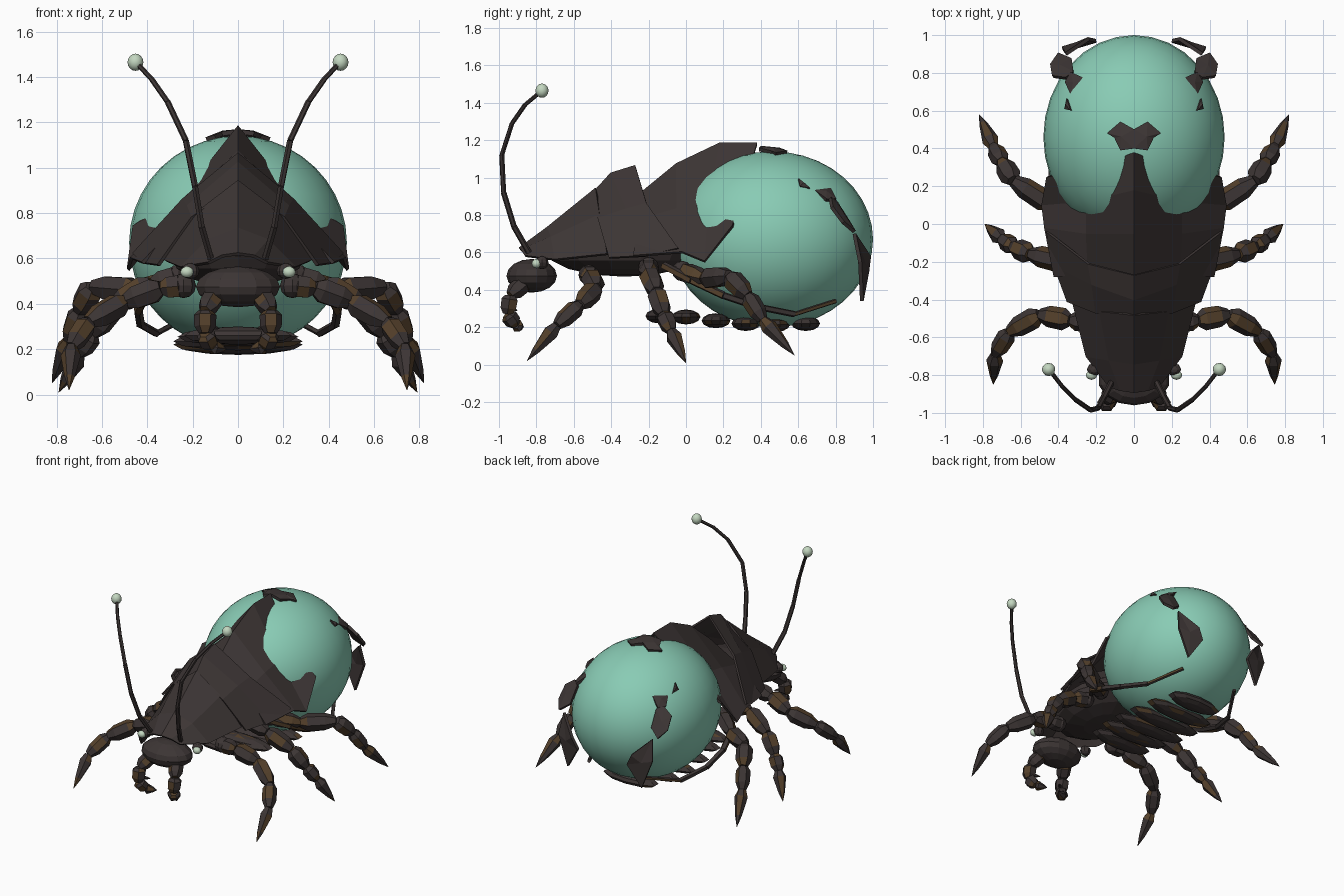
import bpy, bmesh, math, random
from mathutils import Vector, Matrix

if "Cube" in bpy.data.objects:
    bpy.data.objects.remove(bpy.data.objects["Cube"])

random.seed(4)


def material(name, rgb):
    m = bpy.data.materials.new(name)
    m.diffuse_color = (*rgb, 1)
    m.use_nodes = True
    m.node_tree.nodes["Principled BSDF"].inputs["Base Color"].default_value = m.diffuse_color
    return m


DARK = material("dark chitin", (0.046, 0.036, 0.035))
BROWN = material("brown chitin", (0.09, 0.052, 0.024))
GREEN = material("sea green", (0.25, 0.60, 0.46))
PALE = material("pale green", (0.55, 0.68, 0.53))


def finish(name, bm, mats, mirror=False, thick=0, brown=0, smooth=False):
    """Turn a bmesh into an object, optionally mirrored, thickened and speckled."""
    bmesh.ops.recalc_face_normals(bm, faces=bm.faces)
    for f in bm.faces:
        f.smooth = smooth
        f.material_index = int(random.random() < brown)
    me = bpy.data.meshes.new(name)
    bm.to_mesh(me)
    bm.free()
    ob = bpy.data.objects.new(name, me)
    bpy.context.collection.objects.link(ob)
    for m in mats:
        me.materials.append(m)
    if mirror:
        mod = ob.modifiers.new("mirror", 'MIRROR')
        mod.merge_threshold = 0.0005
    if thick:
        mod = ob.modifiers.new("thickness", 'SOLIDIFY')
        mod.thickness = thick
        mod.offset = 0
    return ob


def ellipsoid(name, centre, radii, mat, seg=10, rings=6, mirror=False, smooth=False, brown=0):
    bm = bmesh.new()
    bmesh.ops.create_uvsphere(bm, u_segments=seg, v_segments=rings, radius=1)
    bmesh.ops.transform(bm, verts=bm.verts,
                        matrix=Matrix.Translation(centre) @ Matrix.Diagonal((*radii, 1)))
    return finish(name, bm, [mat, BROWN], mirror, brown=brown, smooth=smooth)


def loft(name, rows):
    """Half shell plate from rows of points running from ridge to edge."""
    bm = bmesh.new()
    grid = [[bm.verts.new(p) for p in row] for row in rows]
    for a, b in zip(grid, grid[1:]):
        for i in range(len(a) - 1):
            bm.faces.new((a[i], a[i + 1], b[i + 1], b[i]))
    return finish(name, bm, [DARK], mirror=True, thick=0.015)


def flake(name, pts):
    """Faceted plate fanned from a slightly raised middle."""
    bm = bmesh.new()
    vs = [bm.verts.new(p) for p in pts]
    mid = sum((Vector(p) for p in pts), Vector()) / len(pts)
    out = (mid - Vector((0, 0.46, 0.67))).normalized()
    c = bm.verts.new(mid + out * 0.012)
    for i in range(len(vs)):
        bm.faces.new((vs[i - 1], vs[i], c))
    return finish(name, bm, [DARK], mirror=True, thick=0.02)


def limb(name, pts, radii, brown=0.0, sides=6, bulge=True):
    """Jointed limb of spindle segments, or a plain tapering rod; the last end is a point."""
    bm = bmesh.new()
    pts = [Vector(p) for p in pts]
    shape = [(0, 0.6), (0.2, 1), (0.7, 0.95), (1, 0.55)] if bulge else [(0, 1), (1, 1)]
    for k, (a, b) in enumerate(zip(pts, pts[1:])):
        q = (b - a).to_track_quat('Z', 'Y')
        last = bulge and k == len(pts) - 2
        rings = []
        for t, s in shape:
            if last and t > 0.5:
                s = 0.5 if t < 1 else 0.02
            r = radii[k] * s
            rings.append([bm.verts.new(a.lerp(b, t) + q @ Vector(
                (r * math.cos(2 * math.pi * i / sides), r * math.sin(2 * math.pi * i / sides), 0)))
                for i in range(sides)])
        for u, v in zip(rings, rings[1:]):
            for i in range(sides):
                bm.faces.new((u[i - 1], u[i], v[i], v[i - 1]))
        bm.faces.new(rings[0])
        bm.faces.new(rings[-1])
    return finish(name, bm, [DARK, BROWN], mirror=True, brown=brown)


# Abdomen and body core
ellipsoid("abdomen", (0, 0.46, 0.67), (0.48, 0.54, 0.47), GREEN, 32, 20, smooth=True)
ellipsoid("thorax", (0, -0.33, 0.61), (0.30, 0.42, 0.14), DARK, 14, 8)

# Overlapping ridged shell plates
loft("front_shell", [
    [(0, -0.89, 0.62), (0.07, -0.88, 0.61), (0.13, -0.86, 0.58)],
    [(0, -0.74, 0.73), (0.13, -0.72, 0.68), (0.25, -0.70, 0.56)],
    [(0, -0.48, 0.94), (0.18, -0.46, 0.80), (0.32, -0.42, 0.59)]])
loft("middle_shell", [
    [(0, -0.50, 0.91), (0.20, -0.47, 0.78), (0.35, -0.41, 0.57)],
    [(0, -0.40, 1.02), (0.22, -0.32, 0.83), (0.42, -0.22, 0.58)],
    [(0, -0.27, 1.06), (0.24, -0.21, 0.86), (0.46, -0.04, 0.62)]])
loft("rear_shell", [
    [(0, -0.27, 0.89), (0.24, -0.26, 0.77), (0.42, -0.28, 0.58)],
    [(0, -0.05, 1.07), (0.25, -0.05, 0.83), (0.47, -0.02, 0.60)],
    [(0, 0.18, 1.18), (0.25, 0.12, 0.86), (0.485, 0.10, 0.55)],
    [(0, 0.38, 1.18), (0.20, 0.30, 0.92), (0.46, 0.25, 0.74)]])

# Loose shell flakes on the abdomen
flake("top_flake", [(0, 0.40, 1.16), (0.07, 0.39, 1.15), (0.10, 0.46, 1.135),
                    (0.14, 0.48, 1.125), (0.07, 0.54, 1.135), (0, 0.50, 1.15)])
flake("upper_flake", [(0.27, 0.70, 0.95), (0.33, 0.68, 0.93), (0.36, 0.75, 0.88),
                      (0.33, 0.80, 0.88), (0.26, 0.77, 0.94)])
flake("side_flake", [(0.36, 0.77, 0.89), (0.43, 0.78, 0.84), (0.44, 0.84, 0.76),
                     (0.40, 0.90, 0.71), (0.33, 0.87, 0.76), (0.32, 0.80, 0.87)])
flake("rear_flake", [(0.36, 0.90, 0.70), (0.38, 0.93, 0.55), (0.30, 0.94, 0.34),
                     (0.20, 0.97, 0.50), (0.24, 0.98, 0.58)])
flake("small_flake", [(0.33, 0.60, 0.99), (0.35, 0.66, 0.94), (0.36, 0.61, 0.95)])

# Belly bands
for i, (y, z, w) in enumerate([(-0.14, 0.26, 0.25), (0.00, 0.255, 0.28), (0.16, 0.235, 0.30),
                               (0.32, 0.22, 0.30), (0.48, 0.215, 0.28), (0.64, 0.22, 0.22)]):
    ellipsoid(f"belly_band_{i + 1}", (0, y, z), (w, 0.077, 0.04), DARK, 10, 6, brown=0.12)

# Head, eyes and feelers
ellipsoid("head", (0, -0.825, 0.475), (0.19, 0.135, 0.09), DARK, 14, 8)
ellipsoid("eye", (0.225, -0.80, 0.54), (0.03, 0.025, 0.025), PALE, 10, 8, True, True)
ellipsoid("eye_socket", (0.21, -0.77, 0.545), (0.04, 0.035, 0.035), DARK, 8, 6, True)
limb("antenna", [(0.12, -0.84, 0.60), (0.16, -0.92, 0.74), (0.19, -0.975, 0.92),
                 (0.23, -0.985, 1.12), (0.31, -0.93, 1.29), (0.38, -0.86, 1.39),
                 (0.45, -0.77, 1.465)], [0.016, 0.015, 0.014, 0.013, 0.012, 0.011], bulge=False)
ellipsoid("antenna_tip", (0.452, -0.77, 1.465), (0.035, 0.035, 0.038), PALE, 12, 8, True, True)

# Hooked jaws with small teeth
limb("jaw", [(0.10, -0.86, 0.44), (0.145, -0.94, 0.37), (0.145, -0.955, 0.27),
             (0.12, -0.91, 0.21), (0.05, -0.87, 0.20)], [0.05, 0.05, 0.045, 0.035], brown=0.35)
for i, z in enumerate((0.25, 0.30)):
    limb(f"jaw_tooth_{i + 1}", [(0.13, -0.94, z), (0.08, -0.90, z - 0.01)], [0.015])

# Legs with shoulder joints
LEGS = {
    "front": [(0.24, -0.52, 0.48), (0.34, -0.51, 0.47), (0.50, -0.48, 0.41),
              (0.66, -0.57, 0.32), (0.735, -0.69, 0.21), (0.745, -0.85, 0.02)],
    "middle": [(0.26, -0.20, 0.52), (0.38, -0.20, 0.49), (0.55, -0.16, 0.39),
               (0.64, -0.12, 0.27), (0.70, -0.08, 0.18), (0.79, 0.0, 0.01)],
    "back": [(0.28, -0.02, 0.50), (0.44, 0.10, 0.46), (0.64, 0.23, 0.475),
             (0.70, 0.33, 0.37), (0.745, 0.41, 0.24), (0.82, 0.58, 0.05)]}
for name, path in LEGS.items():
    limb(f"{name}_leg", path, [0.055, 0.06, 0.058, 0.05, 0.045], brown=0.22)
    ellipsoid(f"{name}_shoulder", path[0], (0.055, 0.055, 0.055), DARK, 8, 6, True)

# Thin curved rods hugging the abdomen
limb("side_rod", [(0.28, -0.12, 0.53), (0.40, 0.03, 0.45), (0.44, 0.20, 0.37),
                  (0.43, 0.38, 0.31), (0.36, 0.58, 0.27), (0.23, 0.80, 0.34)],
     [0.022, 0.022, 0.02, 0.018, 0.013], brown=0.15, sides=5, bulge=False)
